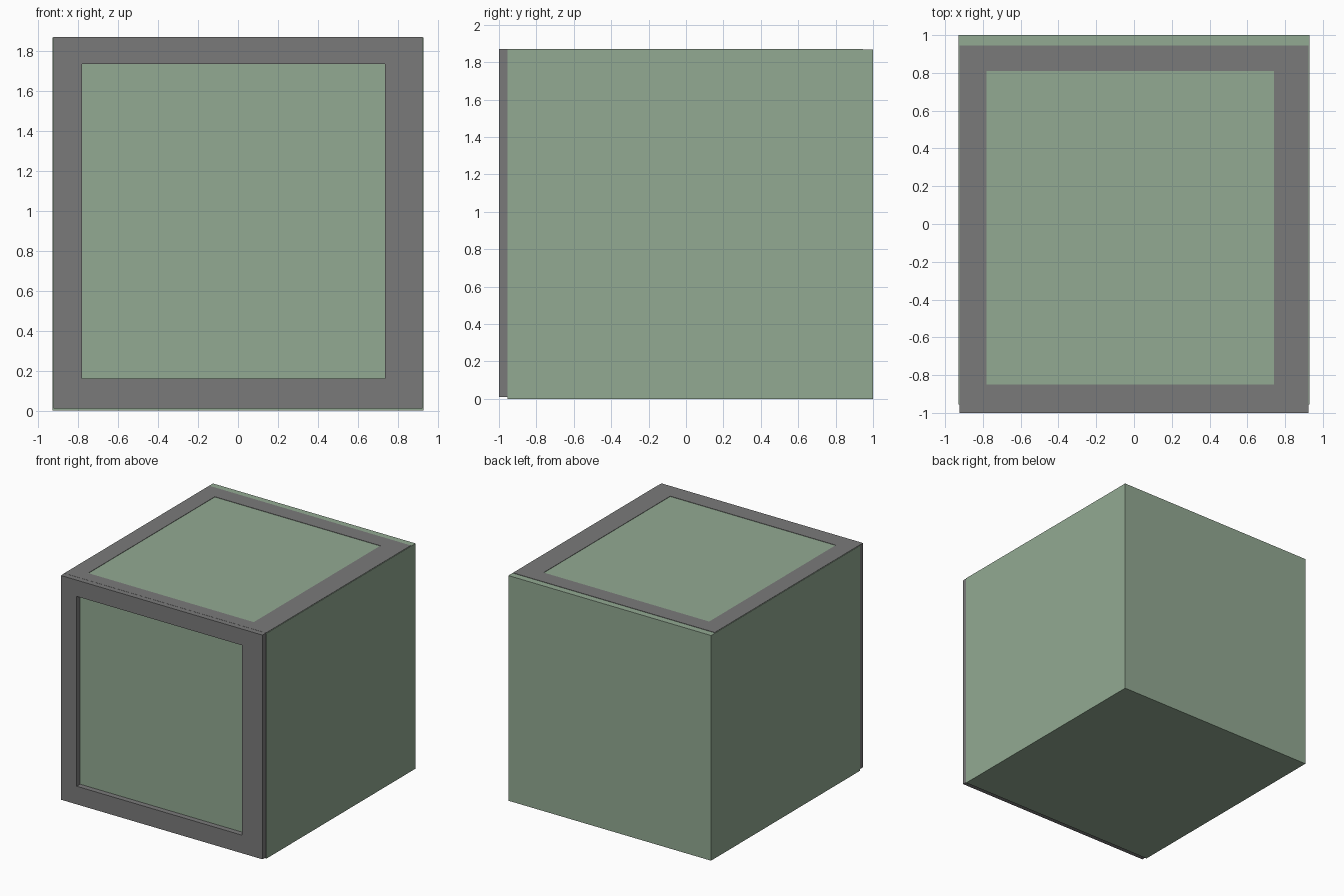
import bpy
from mathutils import Vector

cube = bpy.data.objects.get("Cube")
if cube:
    bpy.data.objects.remove(cube, do_unlink=True)


def material(name, color):
    mat = bpy.data.materials.new(name)
    mat.use_nodes = True
    mat.diffuse_color = color
    mat.node_tree.nodes["Principled BSDF"].inputs["Base Color"].default_value = color
    return mat


green = material("muted_green", (0.29, 0.40, 0.29, 1))
grey = material("dark_grey", (0.195, 0.195, 0.195, 1))


def block(name, low, high, mat):
    low, high = Vector(low), Vector(high)
    bpy.ops.mesh.primitive_cube_add(size=1, location=(low + high) / 2)
    obj = bpy.context.object
    obj.name = name
    obj.scale = high - low
    bpy.ops.object.transform_apply(location=False, rotation=False, scale=True)
    obj.data.materials.append(mat)
    return obj


def frame(name, outer, inner, place):
    """Two full-width rails with two stiles fitted between them."""
    left, right, low, high = outer
    in_left, in_right, in_low, in_high = inner
    bars = {
        "lower_rail": (left, right, low, in_low),
        "upper_rail": (left, right, in_high, high),
        "right_stile": (left, in_left, in_low, in_high),
        "left_stile": (in_right, right, in_low, in_high),
    }
    for part, (u0, u1, v0, v1) in bars.items():
        block(f"{name}_{part}", place(u0, v0, 0), place(u1, v1, 1), grey)


# Main box
TOP, FRONT = 1.868, -0.955
block("box_body", (-0.93, FRONT, 0), (0.93, 1.0, TOP), green)

# Raised frame on the front face
frame("front_frame", (-0.925, 0.925, 0.01, 1.87), (-0.78, 0.735, 0.16, 1.735),
      lambda u, v, t: (u, -1.0 if t == 0 else FRONT, v))

# Nearly flush frame inlaid in the top face
frame("top_frame", (-0.925, 0.925, FRONT, 0.945), (-0.78, 0.74, -0.85, 0.81),
      lambda u, v, t: (u, v, TOP - 0.04 if t == 0 else TOP + 0.003))
